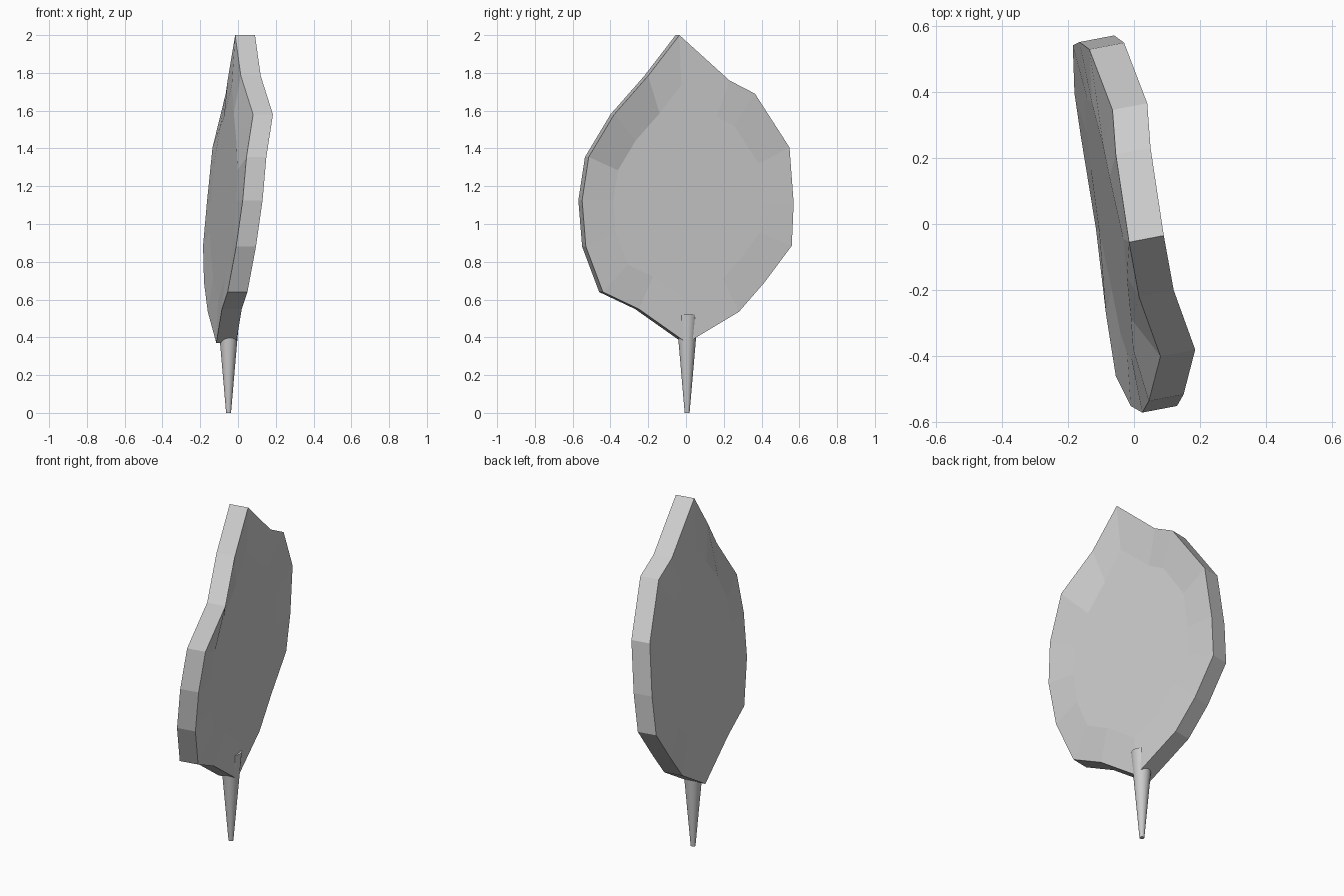
import bpy, bmesh
from mathutils import Vector

if "Cube" in bpy.data.objects:
    bpy.data.objects.remove(bpy.data.objects["Cube"], do_unlink=True)

# One plain grey for the whole plant
grey = bpy.data.materials.new("pale grey")
grey.use_nodes = True
colour = (0.6, 0.6, 0.6, 1)
grey.diffuse_color = colour
grey.node_tree.nodes["Principled BSDF"].inputs["Base Color"].default_value = colour


def add_object(name, bm):
    bmesh.ops.recalc_face_normals(bm, faces=bm.faces)
    mesh = bpy.data.meshes.new(name)
    bm.to_mesh(mesh)
    bm.free()
    mesh.materials.append(grey)
    obj = bpy.data.objects.new(name, mesh)
    bpy.context.collection.objects.link(obj)
    return obj


def blade_plane(y, z):
    """x of the gently tilted flat middle of the blade"""
    return 0.035 - 0.17 * y + 0.06 * (z - 1.18)


# Leaf outline on the left face, from the tip round the front edge and back up
outline = [Vector(p) for p in (
    (0.09, -0.035, 2.0), (0.12, -0.20, 1.785), (0.185, -0.38, 1.58),
    (0.15, -0.515, 1.355), (0.13, -0.55, 1.125), (0.095, -0.53, 0.88),
    (0.05, -0.44, 0.64), (0.02, -0.25, 0.55), (-0.01, 0.005, 0.37),
    (-0.055, 0.28, 0.535), (-0.075, 0.415, 0.69), (-0.08, 0.56, 0.885),
    (-0.06, 0.57, 1.11), (-0.03, 0.548, 1.405), (0.04, 0.365, 1.69),
    (0.05, 0.23, 1.76))]
thickness = Vector((-0.105, -0.02, 0))
middle = Vector((0, 0, 1.12))

# Leaf blade: flat centre, bent margin, and a rim joining both faces
bm = bmesh.new()
rims = []
count = len(outline)
for shift in (Vector(), thickness):
    rim = [bm.verts.new(p + shift) for p in outline]
    inner = []
    for p in outline:
        q = middle.lerp(p, 0.7)
        q.x = blade_plane(q.y, q.z)
        inner.append(bm.verts.new(q + shift))
    for i in range(count):
        j = (i + 1) % count
        bm.faces.new((rim[i], rim[j], inner[j], inner[i]))
    bm.faces.new(inner)
    rims.append(rim)
for i in range(count):
    j = (i + 1) % count
    bm.faces.new((rims[0][i], rims[0][j], rims[1][j], rims[1][i]))
add_object("leaf_blade", bm)

# Tapered stem, widening upward into the blade
bm = bmesh.new()
bmesh.ops.create_cone(bm, cap_ends=True, segments=24,
                      radius1=0.013, radius2=0.058, depth=0.52)
bmesh.ops.translate(bm, verts=bm.verts, vec=(-0.05, 0.006, 0.26))
stem = add_object("stem", bm)
bpy.ops.object.select_all(action='DESELECT')
stem.select_set(True)
bpy.context.view_layer.objects.active = stem
bpy.ops.object.shade_smooth_by_angle()
